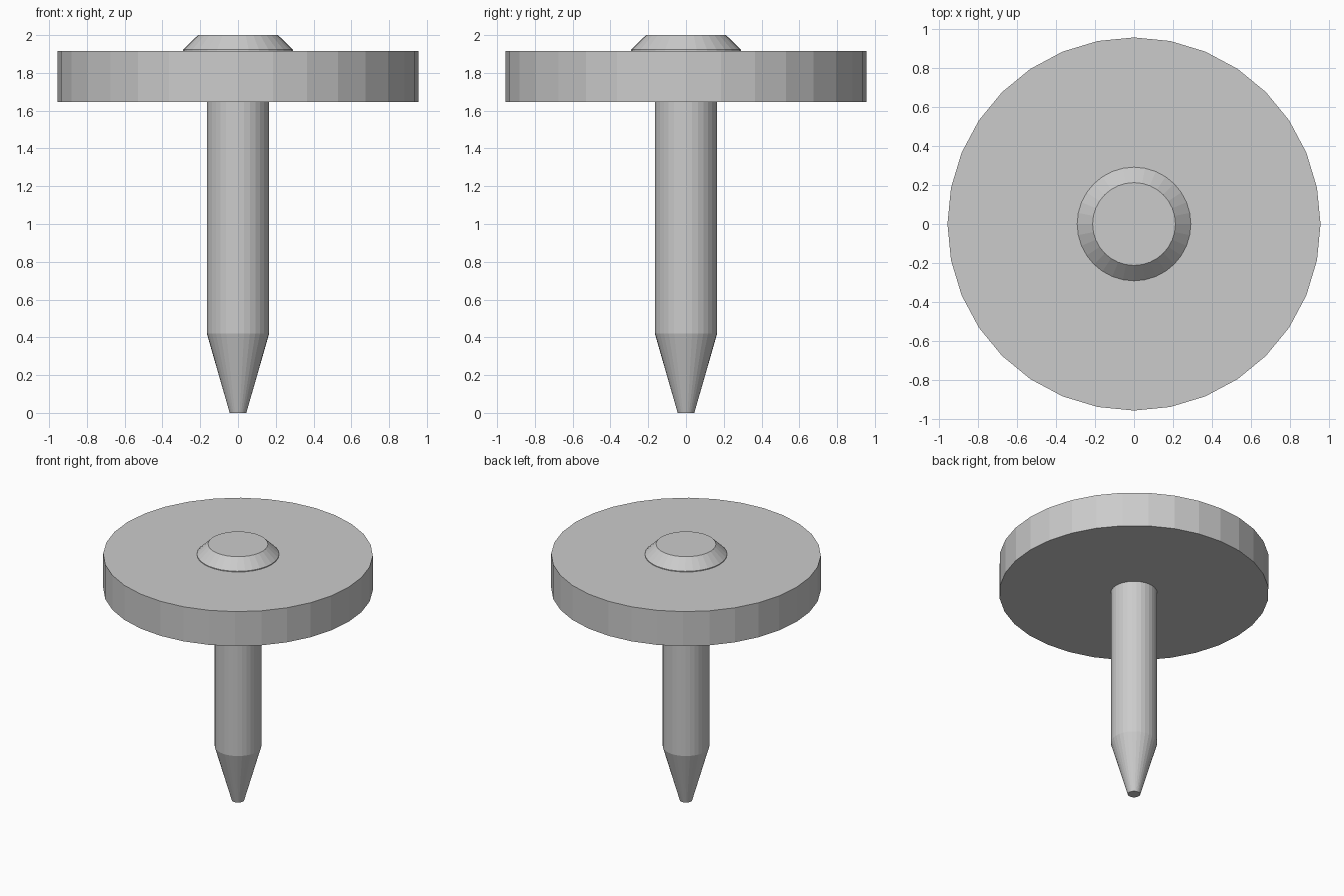
import bpy, bmesh
from math import cos, sin, tau

if "Cube" in bpy.data.objects:
    bpy.data.objects.remove(bpy.data.objects["Cube"])

SIDES = 32


def turned(name, profile):
    """Closed solid turned about z from (radius, height) points, bottom to top."""
    bm = bmesh.new()
    rings = [[bm.verts.new((r * cos(tau * i / SIDES), r * sin(tau * i / SIDES), z))
              for i in range(SIDES)] for r, z in profile]
    for low, high in zip(rings, rings[1:]):
        for i in range(SIDES):
            j = (i + 1) % SIDES
            bm.faces.new((low[i], low[j], high[j], high[i]))
    bm.faces.new(rings[0][::-1])
    bm.faces.new(rings[-1])
    mesh = bpy.data.meshes.new(name)
    bm.to_mesh(mesh)
    bm.free()
    obj = bpy.data.objects.new(name, mesh)
    bpy.context.collection.objects.link(obj)
    return obj


# Wide flat disc
turned("disc", [(0.955, 1.647), (0.955, 1.917)])

# Pointed shaft with a blunt tip, seated slightly into the disc
turned("shaft", [(0.044, 0), (0.165, 0.42), (0.165, 1.66)])

# Chamfered cap with a thin straight rim
turned("cap", [(0.291, 1.91), (0.291, 1.923), (0.212, 2.0)])
